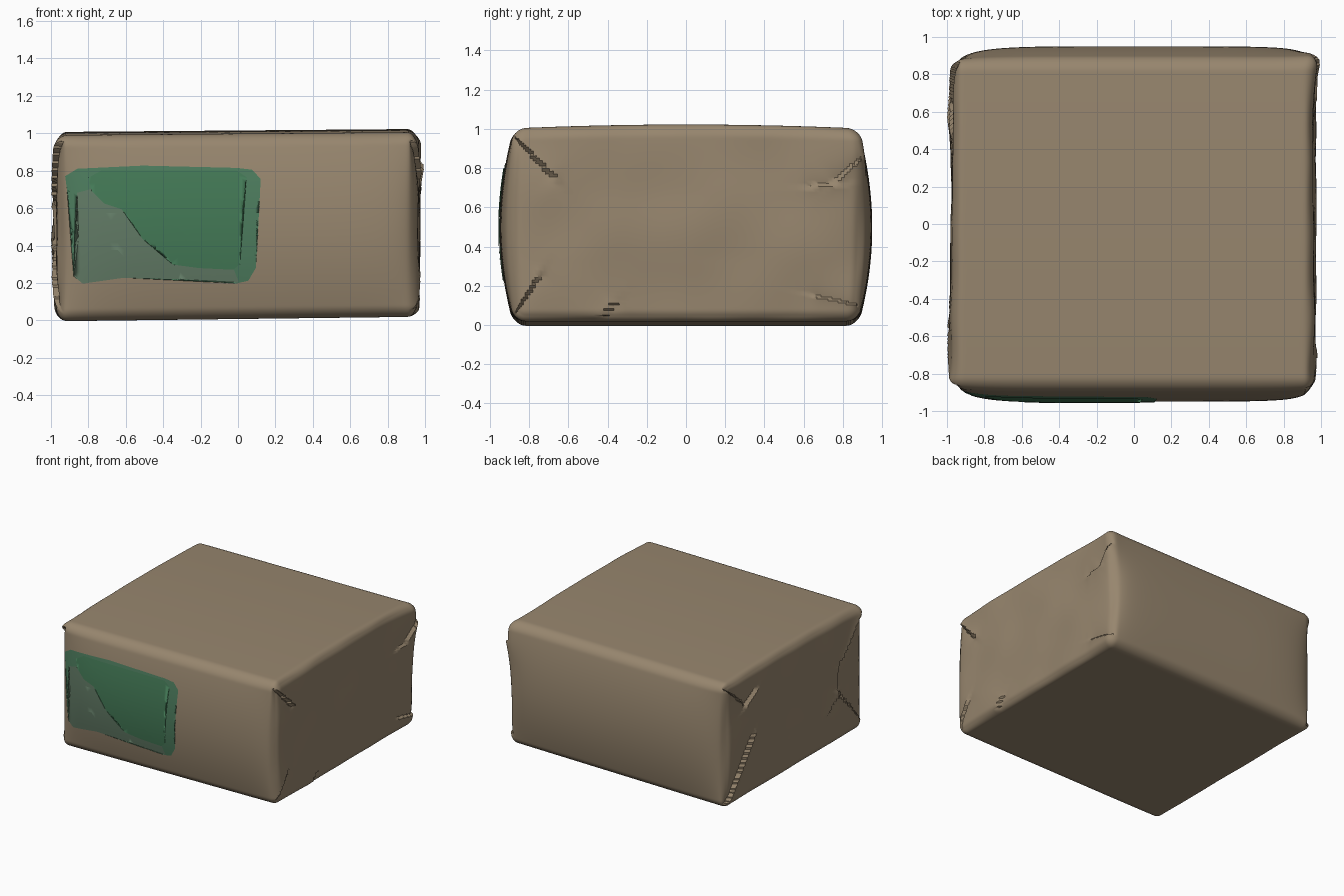
import bpy, bmesh, math
from mathutils import Vector, noise

cube = bpy.data.objects.get("Cube")
if cube:
    bpy.data.objects.remove(cube, do_unlink=True)


def material(name, rgb):
    m = bpy.data.materials.new(name)
    m.use_nodes = True
    m.diffuse_color = (*rgb, 1)
    m.node_tree.nodes["Principled BSDF"].inputs["Base Color"].default_value = (*rgb, 1)
    return m


kraft = material("kraft paper", (0.31, 0.238, 0.156))
green = material("label green", (0.056, 0.19, 0.092))
border = material("label border green", (0.073, 0.2, 0.11))
scuffed = material("scuffed green", (0.12, 0.195, 0.13))

HALF = Vector((0.97, 0.88, 0.5))
ROUND = 0.065

# Paper creases on the end faces: end, start (y, z), finish (y, z), depth
CREASES = [
    (1, (-0.87, 0.96), (-0.65, 0.73), 0.016),
    (1, (0.9, 0.86), (0.74, 0.72), 0.014),
    (1, (0.74, 0.72), (0.6, 0.71), 0.01),
    (1, (0.9, 0.1), (0.62, 0.16), 0.012),
    (1, (-0.43, 0.04), (-0.35, 0.13), 0.01),
    (1, (-0.86, 0.08), (-0.72, 0.3), 0.01),
    (-1, (0.88, 0.97), (0.63, 0.75), 0.02),
    (-1, (0.63, 0.75), (0.47, 0.85), 0.014),
    (-1, (0.86, 0.03), (0.5, 0.55), 0.018),
    (-1, (-0.86, 0.96), (-0.53, 0.6), 0.02),
    (-1, (-0.53, 0.6), (-0.55, 0.4), 0.014),
    (-1, (-0.55, 0.4), (-0.86, 0.06), 0.018),
    (-1, (-0.57, 0.4), (-0.37, 0.25), 0.01),
]


def crease_offset(end, y, z):
    total = 0
    p = Vector((y, z))
    for side, a, b, depth in CREASES:
        if side != end:
            continue
        a, b = Vector(a), Vector(b)
        line = b - a
        t = max(0, min(1, (p - a).dot(line) / line.length_squared))
        gap = (p - a - line * t).length
        if gap < 0.3:
            sign = 1 if line.x * (p - a).y - line.y * (p - a).x > 0 else -1
            total += sign * depth * math.exp(-gap / 0.05) * min(1, 4 * (1 - t) + 0.2)
    return total


def wrap(p, lift=0):
    """Round a point of the plain block and give it the sag of wrapping paper."""
    core = Vector([max(-h + ROUND, min(h - ROUND, c)) for c, h in zip(p, HALF)])
    q = core + (p - core).normalized() * (ROUND + lift)
    u, v, w = (c / h for c, h in zip(q, HALF))
    belly = max(0, 1 - w * w)
    # Front and back bulge, fading toward the right-hand end
    fade = 1 - (0.75 if u < 0 else 0.3) * abs(u) ** 5
    x = q.x + 0.012 * u * belly
    y = q.y + 0.07 * v * belly * fade
    # Upright edges are pinched inward
    corner = (abs(u) * abs(v)) ** 14
    pinch = 0.045 * corner * belly
    x -= math.copysign(pinch * 0.6, u)
    y -= math.copysign(pinch, v)
    # Folded ear at one rear corner
    if u > 0 and v > 0:
        ear = (u * v) ** 12 * math.exp(-((w - 0.72) / 0.35) ** 2)
        x += 0.05 * ear
        y += 0.03 * ear
    # Slightly sloping top and underside
    z = 0.5 + q.z
    if w > 0:
        z += w * (0.02 * (1 - v * v) + 0.008 * u)
    else:
        z += -w * 0.012 * (u + 1)
    # Creases and soft wrinkles on both folded ends
    end_weight = max(0, min(1, (abs(u) - 0.95) / 0.04))
    if end_weight:
        side = 1 if u > 0 else -1
        bump = crease_offset(side, y, z)
        bump += 0.012 * noise.noise(Vector((side, y * 3, z * 3)))
        x += side * end_weight * (bump - 0.008)
    return Vector((x - 0.005, y, z - 0.005))


def add_object(name, bm, mat):
    mesh = bpy.data.meshes.new(name)
    bmesh.ops.recalc_face_normals(bm, faces=bm.faces)
    bm.to_mesh(mesh)
    bm.free()
    obj = bpy.data.objects.new(name, mesh)
    mesh.materials.append(mat)
    bpy.context.collection.objects.link(obj)
    for o in bpy.context.selected_objects:
        o.select_set(False)
    obj.select_set(True)
    bpy.context.view_layer.objects.active = obj
    bpy.ops.object.shade_smooth_by_angle(angle=math.radians(40))
    return obj


# Wrapped parcel: a dense block, with rows gathered toward its edges
bm = bmesh.new()
bmesh.ops.create_cube(bm, size=2)
bmesh.ops.subdivide_edges(bm, edges=bm.edges[:], cuts=80, use_grid_fill=True)
for vert in bm.verts:
    spread = [0.35 * c + 0.65 * math.sin(c * math.pi / 2) for c in vert.co]
    vert.co = wrap(Vector([s * h for s, h in zip(spread, HALF)]))
add_object("wrapped_parcel", bm, kraft)


def label_plate(name, outline, mat, lift):
    """Thin plate following the curve of the front."""
    bm = bmesh.new()
    bm.faces.new([bm.verts.new((x, -HALF.y, z - 0.5)) for x, z in outline])
    bmesh.ops.triangulate(bm, faces=bm.faces[:])
    for axis, count in ((0, 28), (2, 18)):
        normal = Vector((axis == 0, 0, axis == 2))
        for i in range(count):
            point = normal * ((-0.95 if axis == 0 else -0.4) + i * 0.04)
            bmesh.ops.bisect_plane(bm, geom=bm.verts[:] + bm.edges[:] + bm.faces[:],
                                   plane_co=point, plane_no=normal)
    for vert in bm.verts:
        vert.co = wrap(vert.co, lift)
    bmesh.ops.recalc_face_normals(bm, faces=bm.faces)
    if sum(f.normal.y for f in bm.faces) > 0:
        bmesh.ops.reverse_faces(bm, faces=bm.faces)
    mesh = bpy.data.meshes.new(name)
    bm.to_mesh(mesh)
    bm.free()
    mesh.materials.append(mat)
    mesh.shade_smooth()
    bpy.context.collection.objects.link(bpy.data.objects.new(name, mesh))


# Label: worn border, scuffed lower part and clean centre
label_plate("label_border", [
    (-.92, .78), (-.85, .82), (-.5, .835), (0, .82), (.08, .81), (.125, .76),
    (.12, .66), (.095, .6), (.09, .35), (.1, .28), (.06, .21), (0, .195),
    (-.3, .22), (-.6, .23), (-.82, .2), (-.87, .24), (-.84, .45), (-.86, .55),
    (-.85, .68), (-.91, .71)], border, 0.003)
label_plate("label_scuff", [
    (-.85, .69), (-.77, .71), (-.68, .63), (-.59, .61), (-.48, .45), (-.3, .31),
    (-.02, .28), (.01, .2), (-.3, .22), (-.6, .23), (-.82, .2), (-.87, .24),
    (-.84, .45), (-.86, .55)], scuffed, 0.005)
label_plate("label_centre", [
    (-.79, .77), (-.72, .81), (0, .805), (.05, .77), (.03, .6), (.015, .3),
    (-.02, .27), (-.2, .28), (-.34, .3), (-.4, .4), (-.5, .44), (-.56, .53),
    (-.61, .6), (-.7, .63), (-.77, .7)], green, 0.007)
